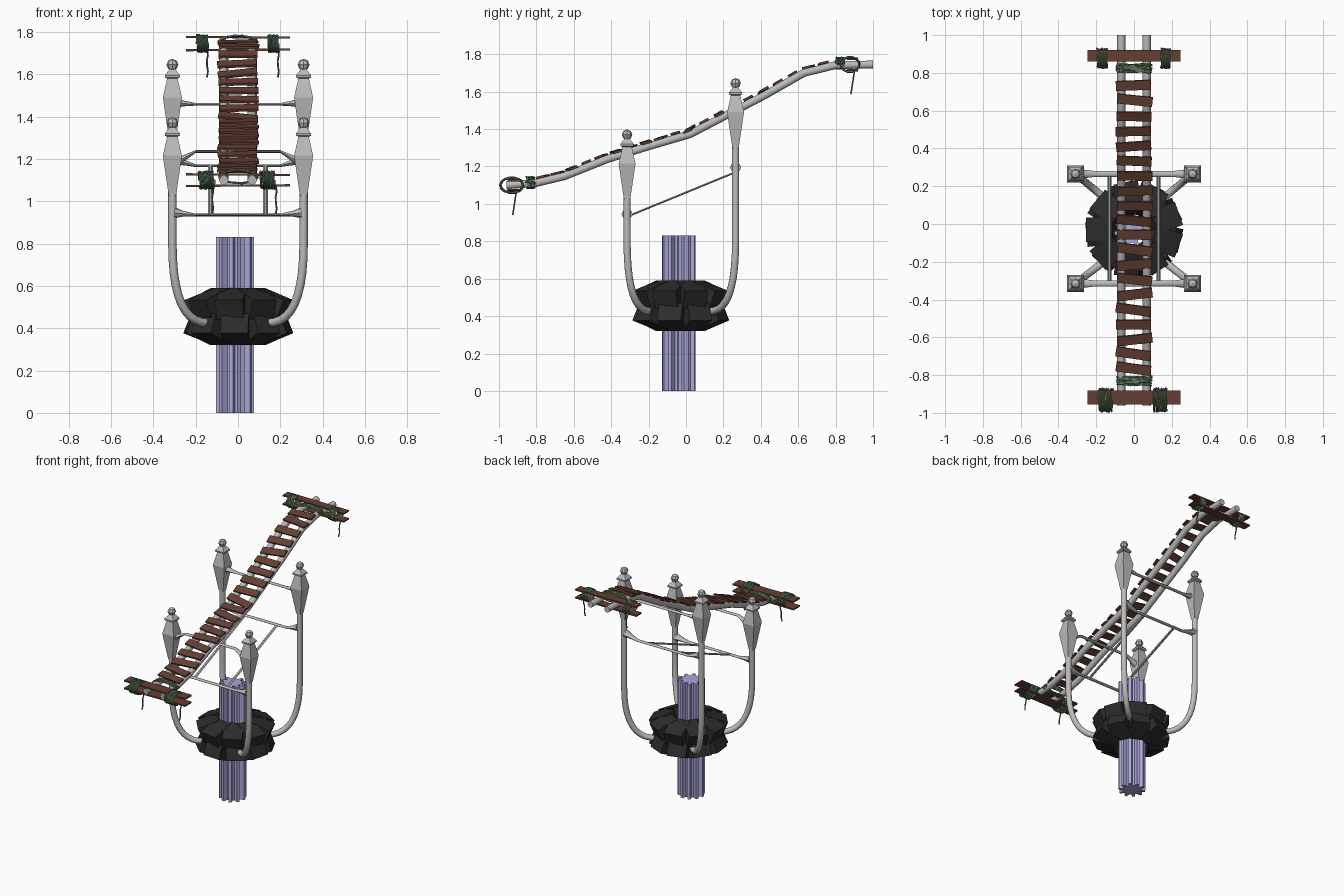
import bpy, bmesh, math, random
from mathutils import Vector, Matrix

random.seed(4)
cube = bpy.data.objects.get("Cube")
if cube:
    bpy.data.objects.remove(cube, do_unlink=True)


def material(name, rgb):
    m = bpy.data.materials.new(name)
    m.use_nodes = True
    m.diffuse_color = (*rgb, 1)
    m.node_tree.nodes["Principled BSDF"].inputs["Base Color"].default_value = (*rgb, 1)
    return m


GREY = material("pale_grey", (0.5, 0.5, 0.5))
LILAC = material("lilac", (0.4, 0.39, 0.68))
BLACK = material("charcoal", (0.025, 0.025, 0.025))
WOOD = material("brown_wood", (0.13, 0.05, 0.034))
ROPE = material("green_rope", (0.12, 0.2, 0.12))


def finish(bm, name, mat, smooth=False):
    bmesh.ops.recalc_face_normals(bm, faces=bm.faces)
    mesh = bpy.data.meshes.new(name)
    bm.to_mesh(mesh)
    bm.free()
    mesh.materials.append(mat)
    ob = bpy.data.objects.new(name, mesh)
    bpy.context.collection.objects.link(ob)
    if smooth:
        bpy.ops.object.select_all(action='DESELECT')
        ob.select_set(True)
        bpy.context.view_layer.objects.active = ob
        bpy.ops.object.shade_smooth_by_angle(angle=math.radians(40))
    return ob


def sweep(bm, points, radii, sides=8, ref=(0, 0, 1), turn=0.0):
    """Tube along points; radii holds one (side, up) pair per point."""
    pts = [Vector(p) for p in points]
    ref, rings = Vector(ref), []
    for i, p in enumerate(pts):
        t = (pts[min(i + 1, len(pts) - 1)] - pts[max(i - 1, 0)]).normalized()
        side = t.cross(ref).normalized()
        up = side.cross(t)
        a, b = radii[i]
        angles = [turn + math.tau * k / sides for k in range(sides)]
        rings.append([bm.verts.new(p + side * a * math.cos(w) + up * b * math.sin(w))
                      for w in angles])
    for r, s in zip(rings, rings[1:]):
        for k in range(sides):
            j = (k + 1) % sides
            bm.faces.new((r[k], r[j], s[j], s[k]))
    bm.faces.new(rings[0])
    bm.faces.new(rings[-1])


def box(bm, place, size):
    bmesh.ops.create_cube(bm, size=1, matrix=place @ Matrix.Diagonal((*size, 1)))


# Fluted column
bm = bmesh.new()
LOBES = 10
ring = []
for i in range(LOBES * 4):
    r = 0.09 if i % 4 < 2 else 0.06
    w = math.tau * (i + (0.35 if i % 2 else 0)) / (LOBES * 4)
    ring.append(bm.verts.new((-0.015 + r * math.cos(w), -0.04 + r * math.sin(w), 0)))
base = bm.faces.new(ring)
top = bmesh.ops.extrude_face_region(bm, geom=[base])["geom"]
bmesh.ops.translate(bm, vec=(0, 0, 0.83), verts=[v for v in top if isinstance(v, bmesh.types.BMVert)])
if not base.is_valid or base not in bm.faces:
    bm.faces.new(ring)
finish(bm, "column", LILAC)

# Collar: two mirrored rings of tilted blocks
for name, z, tilt, start in (("collar_upper", 0.515, 22, 180), ("collar_lower", 0.395, -22, 186)):
    bm = bmesh.new()
    for i in range(9):
        place = (Matrix.Translation((0, -0.03, z)) @ Matrix.Rotation(math.radians(start + 40 * i), 4, 'Z')
                 @ Matrix.Translation((0.165, 0, 0)) @ Matrix.Rotation(math.radians(tilt), 4, 'Y'))
        box(bm, place, (0.15, 0.13, 0.1))
    finish(bm, name, BLACK)

# Posts: curved stem, square tapered head, cap and finial
HEAD = ((-0.345, 0.017), (-0.19, 0.04), (-0.155, 0.045), (-0.065, 0.025),
        (-0.06, 0.035), (-0.05, 0.036), (-0.02, 0.012), (0, 0.012))
ENDS = {"front": (-0.315, 1.37), "rear": (0.265, 1.645)}
for end, (y, tip) in ENDS.items():
    for side, s in (("left", 1), ("right", -1)):
        foot = Vector((s * 0.14, -0.03 + math.copysign(0.155, y), 0.425))
        corner = Vector((s * 0.31, y, 0.42))
        knee = Vector((s * 0.31, y, 0.8))
        path = [foot.lerp(corner, u).lerp(corner.lerp(knee, u), u) for u in [k / 10 for k in range(11)]]
        path.append(Vector((s * 0.31, y, tip - 0.3)))
        bm = bmesh.new()
        sweep(bm, path, [(0.02, 0.02)] * len(path), 10, (0, 1, 0))
        finish(bm, f"{end}_{side}_stem", GREY, True)
        bm = bmesh.new()
        q = math.sqrt(2)
        sweep(bm, [(s * 0.31, y, tip + h) for h, w in HEAD], [(w * q, w * q) for h, w in HEAD],
              4, (0, 1, 0), math.pi / 4)
        finish(bm, f"{end}_{side}_head", GREY)
        bm = bmesh.new()
        bmesh.ops.create_uvsphere(bm, u_segments=8, v_segments=4, radius=0.028,
                                  matrix=Matrix.Translation((s * 0.31, y, tip)))
        finish(bm, f"{end}_{side}_finial", GREY)

# Crossbars between posts, flared where they meet them
for name, y, z_end, z_mid in (("front_upper", -0.315, 1.18, 1.235), ("front_lower", -0.315, 0.945, 0.935),
                              ("rear_upper", 0.265, 1.465, 1.458), ("rear_lower", 0.265, 1.195, 1.168)):
    half = [(0.3, z_end, 0.03, 0.026), (0.26, z_end + (z_mid - z_end) * 0.4, 0.022, 0.014),
            (0.2, z_mid, 0.015, 0.006)]
    row = [(-x, z, a, b) for x, z, a, b in half] + half[::-1]
    bm = bmesh.new()
    sweep(bm, [(x, y, z) for x, z, a, b in row], [(a, b) for x, z, a, b in row])
    finish(bm, name + "_crossbar", GREY, True)

# Sloping rods joining the lower crossbars
for side, s in (("left", 1), ("right", -1)):
    bm = bmesh.new()
    sweep(bm, [(s * 0.13, -0.315, 0.932), (s * 0.13, 0.265, 1.17)], [(0.011, 0.006)] * 2, 6)
    finish(bm, side + "_rod", GREY)

# Bridge rails
RAIL = [(-0.96, 1.1), (-0.8, 1.112), (-0.65, 1.148), (-0.42, 1.24), (-0.2, 1.308), (0.02, 1.372),
        (0.25, 1.492), (0.42, 1.58), (0.63, 1.7), (0.8, 1.742), (1.0, 1.745)]
for side, s in (("left", 1), ("right", -1)):
    bm = bmesh.new()
    sweep(bm, [(s * 0.067, y, z) for y, z in RAIL], [(0.022, 0.022)] * len(RAIL), 10)
    finish(bm, side + "_rail", GREY, True)


def rail_at(y):
    for (y0, z0), (y1, z1) in zip(RAIL, RAIL[1:]):
        if y0 <= y <= y1:
            return z0 + (z1 - z0) * (y - y0) / (y1 - y0), math.atan2(z1 - z0, y1 - y0)


# Crooked treads
bm = bmesh.new()
TREADS = 20
for i in range(TREADS):
    y = -0.76 + 1.5 * i / (TREADS - 1)
    z, slope = rail_at(y)
    place = (Matrix.Translation((random.uniform(-0.006, 0.006), y, z)) @ Matrix.Rotation(slope, 4, 'X')
             @ Matrix.Translation((0, 0, 0.025)) @ Matrix.Rotation(random.uniform(-0.17, 0.17), 4, 'Z')
             @ Matrix.Rotation(random.uniform(-0.06, 0.06), 4, 'Y'))
    box(bm, place, (0.185, 0.052, 0.012))
finish(bm, "treads", WOOD)


def coil(bm, centre, axis, length, a, b, turns):
    """Untidy winding around the x or y axis."""
    pts, c = [], Vector(centre)
    for k in range(turns * 14 + 1):
        w = math.tau * k / 14
        loose = random.uniform(0.94, 1.05)
        along = length * (k / (turns * 14) - 0.5) + random.uniform(-0.004, 0.004)
        u, v = a * loose * math.cos(w), b * loose * math.sin(w)
        pts.append(c + Vector((along, u, v) if axis == 'x' else (u, along, v)))
    sweep(bm, pts, [(0.0055, 0.0055)] * len(pts), 5, (1, 0, 0) if axis == 'x' else (0, 1, 0))


# End clamps: a plank above and below the rails, bound with rope
CLAMPS = (("front", -0.918, 1.1, 0.075, 0.026, ((-0.15, -0.12), (0.14, 0.18)), -0.932, 0.06, 0.04, 0.07, -0.83, 1.115),
          ("rear", 0.89, 1.745, 0.06, 0.03, ((-0.168, -0.145), (0.168, 0.19)), 0.877, 0.05, 0.039, 0.05, 0.825, 1.752))
for name, y, z, depth, gap, ropes, rope_y, a, b, length, lash_y, lash_z in CLAMPS:
    for level, s in (("top", 1), ("bottom", -1)):
        bm = bmesh.new()
        box(bm, Matrix.Translation((0, y, z + s * gap)) @ Matrix.Rotation(s * 0.006, 4, 'Y'),
            (0.49, depth, 0.01))
        finish(bm, f"{name}_{level}_plank", WOOD)
    bm = bmesh.new()
    for x, tail_x in ropes:
        coil(bm, (x, rope_y, z), 'x', length, a, b, 7)
        tail = [(tail_x + 0.003 * math.sin(k * 2), y + 0.012 - 0.004 * k, z - b + 0.01 - 0.026 * k) for k in range(6)]
        sweep(bm, tail, [(0.0045, 0.0045)] * 6, 5, (1, 0, 0))
    coil(bm, (0, lash_y, lash_z), 'y', 0.045, 0.092, 0.03, 6)
    finish(bm, name + "_rope", ROPE, True)
